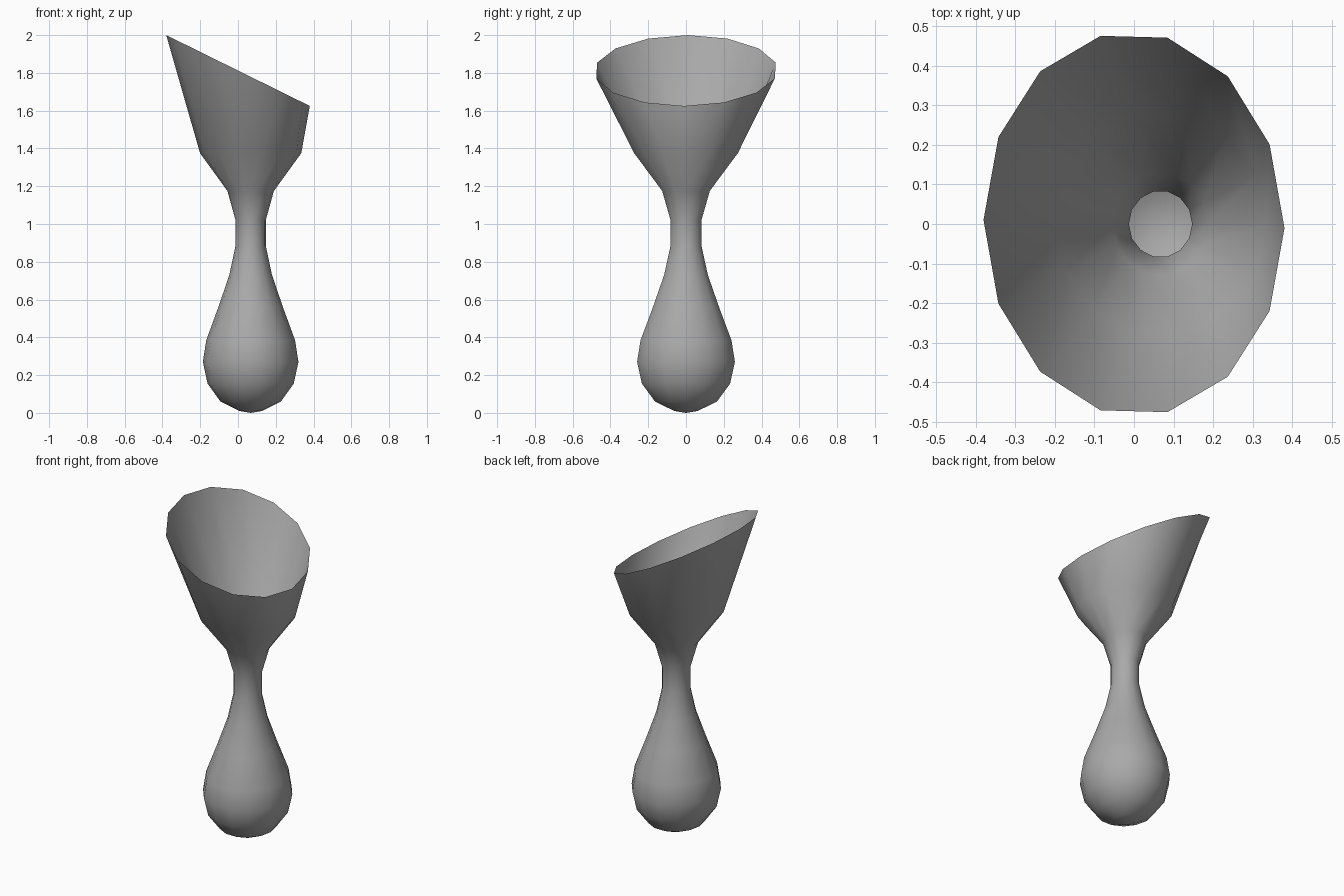
import bpy
import bmesh
from math import cos, sin, tau

if "Cube" in bpy.data.objects:
    bpy.data.objects.remove(bpy.data.objects["Cube"], do_unlink=True)

SIDES = 14
AXIS_X = 0.067
Y_STRETCH = 1.05

mat = bpy.data.materials.new("plain grey")
mat.use_nodes = True
grey = (0.4, 0.4, 0.4, 1)
mat.diffuse_color = grey
mat.node_tree.nodes["Principled BSDF"].inputs["Base Color"].default_value = grey

# Radius and height of the bulb, waist and lower funnel
profile = [(0.06, 0.01), (0.16, 0.06), (0.228, 0.155), (0.253, 0.27),
           (0.235, 0.385), (0.171, 0.56), (0.113, 0.73), (0.08, 0.885),
           (0.08, 1.02), (0.123, 1.175), (0.268, 1.375)]
angles = [tau * i / SIDES for i in range(SIDES)]
bm = bmesh.new()


def bridge(lower, upper):
    for i in range(SIDES):
        j = (i + 1) % SIDES
        bm.faces.new((lower[i], lower[j], upper[j], upper[i]))


# Round body
rings = [[bm.verts.new((AXIS_X + r * cos(a), r * Y_STRETCH * sin(a), z))
          for a in angles] for r, z in profile]

# Slanted oval rim, open at the top
rim = []
for a in angles:
    x = 0.38 * cos(a)
    rim.append(bm.verts.new((x, 0.485 * sin(a) - 0.027 * x, 1.8125 - 0.4934 * x)))
rings.append(rim)
for lower, upper in zip(rings, rings[1:]):
    bridge(lower, upper)

# Rounded bottom
pole = bm.verts.new((AXIS_X, 0, 0))
for i in range(SIDES):
    bm.faces.new((pole, rings[0][(i + 1) % SIDES], rings[0][i]))

for face in bm.faces:
    face.smooth = True
mesh = bpy.data.meshes.new("vase")
bm.to_mesh(mesh)
bm.free()
mesh.materials.append(mat)
vase = bpy.data.objects.new("vase", mesh)
bpy.context.collection.objects.link(vase)
